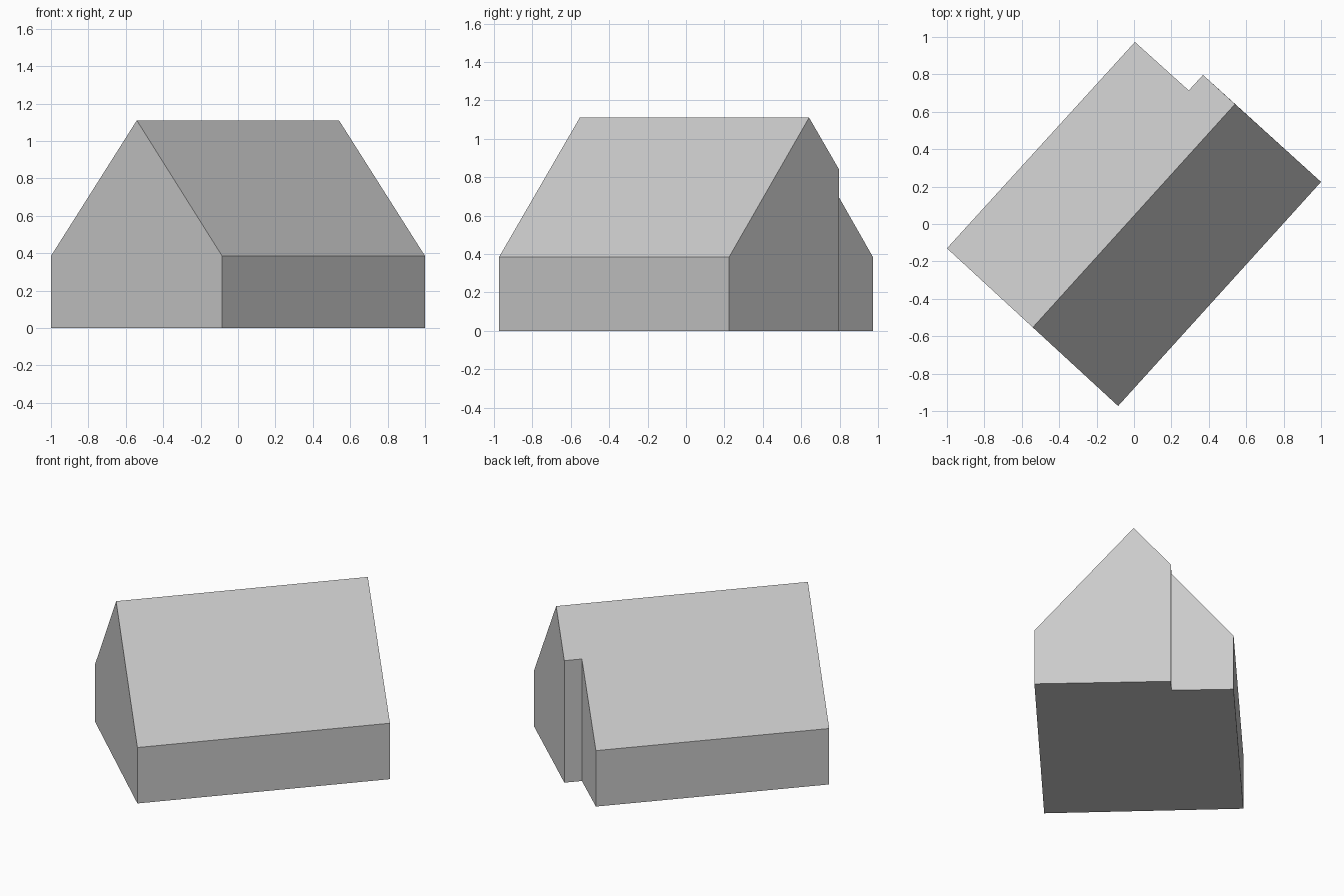
import bpy
import bmesh

cube = bpy.data.objects.get("Cube")
if cube:
    bpy.data.objects.remove(cube, do_unlink=True)

# Plain wall and roof colour
grey = bpy.data.materials.new("light_grey")
grey.use_nodes = True
colour = (0.6, 0.6, 0.6, 1)
grey.diffuse_color = colour
grey.node_tree.nodes["Principled BSDF"].inputs["Base Color"].default_value = colour

# Footprint corners, counter-clockwise, each with its wall height
EAVE, STEP, RIDGE = 0.385, 0.84, 1.11
west = (-1, -0.13, EAVE)
front_ridge = (-0.541, -0.553, RIDGE)
south = (-0.085, -0.973, EAVE)
east = (1, 0.225, EAVE)
back_ridge = (0.54, 0.641, RIDGE)
step_outer = (0.369, 0.797, STEP)
step_inner = (0.293, 0.714, STEP)
north = (0.005, 0.973, EAVE)
outline = [west, front_ridge, south, east, back_ridge, step_outer, step_inner, north]

bm = bmesh.new()
top = {p: bm.verts.new(p) for p in outline}
base = {p: bm.verts.new((p[0], p[1], 0)) for p in outline}


def wall(*points):
    """Upright face from the ground to the roof edge."""
    bm.faces.new([base[p] for p in points] + [top[p] for p in reversed(points)])


# Gables, long side walls and the stepped back wall
wall(west, front_ridge, south)
wall(south, east)
wall(east, back_ridge, step_outer)
wall(step_outer, step_inner)
wall(step_inner, north)
wall(north, west)

# Two roof slopes and the floor
bm.faces.new([top[p] for p in (front_ridge, south, east, back_ridge)])
bm.faces.new([top[p] for p in (west, front_ridge, back_ridge, step_outer, step_inner, north)])
bm.faces.new([base[p] for p in reversed(outline)])
bmesh.ops.recalc_face_normals(bm, faces=bm.faces)

mesh = bpy.data.meshes.new("gabled_house")
bm.to_mesh(mesh)
bm.free()
mesh.materials.append(grey)
house = bpy.data.objects.new("gabled_house", mesh)
bpy.context.collection.objects.link(house)
